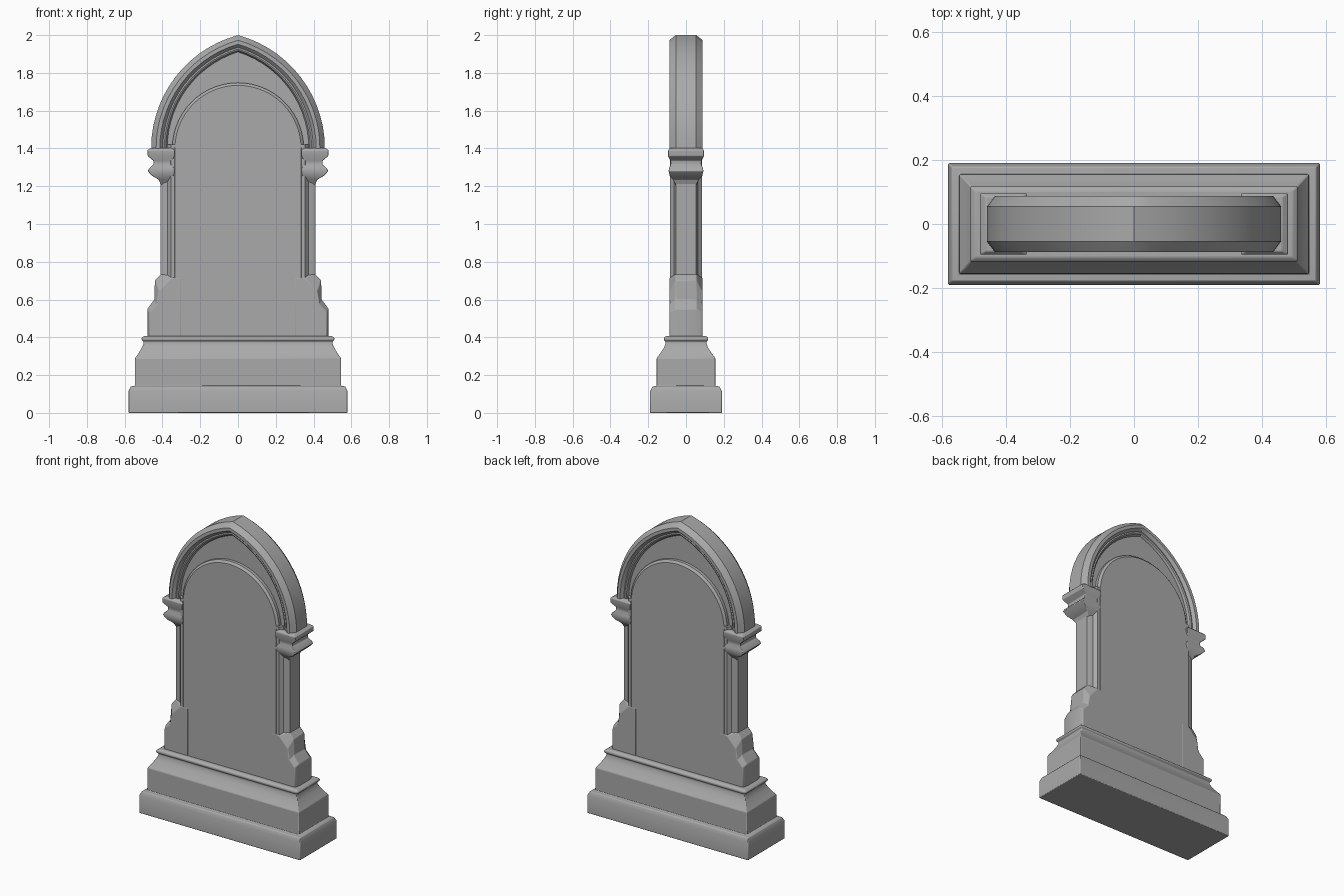
import bpy, bmesh
from math import sin, cos, pi, sqrt, atan2

cube = bpy.data.objects.get("Cube")
if cube:
    bpy.data.objects.remove(cube, do_unlink=True)

stone = bpy.data.materials.new("grey stone")
stone.use_nodes = True
COLOUR = (0.4, 0.4, 0.4, 1)
stone.diffuse_color = COLOUR
stone.node_tree.nodes["Principled BSDF"].inputs["Base Color"].default_value = COLOUR


def loft(name, rings, bevel=0.0, closed=False):
    """Join equal-length rings of points into a solid; cap the ends unless closed."""
    bm = bmesh.new()
    loops = [[bm.verts.new(p) for p in ring] for ring in rings]
    n = len(loops[0])
    pairs = list(zip(loops, loops[1:])) + ([(loops[-1], loops[0])] if closed else [])
    for a, b in pairs:
        for i in range(n):
            j = (i + 1) % n
            bm.faces.new((a[i], a[j], b[j], b[i]))
    if not closed:
        bm.faces.new(loops[0])
        bm.faces.new(loops[-1])
    bmesh.ops.recalc_face_normals(bm, faces=bm.faces)
    mesh = bpy.data.meshes.new(name)
    bm.to_mesh(mesh)
    bm.free()
    obj = bpy.data.objects.new(name, mesh)
    bpy.context.collection.objects.link(obj)
    mesh.materials.append(stone)
    if bevel:
        mod = obj.modifiers.new("soft edges", "BEVEL")
        mod.width = bevel
        mod.segments = 2
    bpy.ops.object.select_all(action="DESELECT")
    obj.select_set(True)
    bpy.context.view_layer.objects.active = obj
    bpy.ops.object.shade_smooth_by_angle(angle=0.5)
    return obj


def tiers(name, steps, bevel=0.0):
    """Stack rectangles given as (x0, x1, half depth, z)."""
    return loft(name, [[(a, -d, z), (b, -d, z), (b, d, z), (a, d, z)]
                       for a, b, d, z in steps], bevel)


def slab(name, layers, bevel=0.0):
    """Stack front outlines given as (y, [(x, z), ...])."""
    return loft(name, [[(x, y, z) for x, z in pts] for y, pts in layers], bevel)


# Moulded base
base = [(.58, .19, 0), (.58, .19, .115), (.568, .178, .14), (.545, .155, .143),
        (.545, .155, .29), (.53, .14, .31), (.512, .12, .34), (.5, .108, .365),
        (.5, .108, .378), (.51, .117, .385), (.51, .117, .398), (.495, .104, .408)]
tiers("base", [(-x, x, y, z) for x, y, z in base], 0.004)

# Raised panel with a round top
SPRING = 1.4


def panel_outline(inset):
    r = .348 - inset
    arc = [(r * cos(pi * i / 28), SPRING + r * sin(pi * i / 28)) for i in range(29)]
    return [(-r, .4), (r, .4)] + arc


slab("panel", [(-.086, panel_outline(.014)), (-.074, panel_outline(0)),
               (.074, panel_outline(0)), (.086, panel_outline(.014))])

# Pointed arch: two arcs, each offset inwards by d
CENTRE, RADIUS, STEPS = -.161, .621, 14


def arch_points(d):
    r = RADIUS - d
    top = atan2(sqrt(r * r - CENTRE * CENTRE), -CENTRE)
    right = [(CENTRE + r * cos(top * i / STEPS), SPRING - .02 + .02 * min(i, 1)
              + r * sin(top * i / STEPS)) for i in range(STEPS + 1)]
    return right + [(-x, z) for x, z in reversed(right[:-1])]


slab("recessed_arch_field", [(y, arch_points(.03)) for y in (-.054, .054)])

half_section = [(0, .054), (.012, .07), (.026, .088), (.046, .088), (.054, .08),
                (.062, .07), (.07, .072), (.078, .068), (.09, .045)]
section = half_section + [(d, -y) for d, y in reversed(half_section)]
columns = [[(x, y, z) for x, z in arch_points(d)] for d, y in section]
loft("arch_moulding", list(zip(*columns)))

# Side pieces, mirrored left and right
for side, s in (("left", 1), ("right", -1)):
    # Chamfered pillar
    plan = [(.33, .085), (.354, .085), (.372, .064), (.392, .06), (.41, .052)]
    plan += [(x, -y) for x, y in reversed(plan)]
    loft(side + "_pillar", [[(s * x, y, z) for x, y in plan] for z in (.4, 1.42)])

    # Stepped shoulder at the pillar foot
    core = [(.3, .4), (.48, .4), (.48, .55), (.443, .6), (.44, .7), (.408, .735), (.3, .735)]
    face = [(.3, .4), (.47, .4), (.47, .535), (.43, .575), (.418, .645), (.354, .715), (.3, .715)]
    slab(side + "_shoulder", [(y, [(s * x, z) for x, z in pts]) for y, pts in
                              ((-.087, face), (-.055, core), (.055, core), (.087, face))], 0.004)

    # Moulded capital
    capital = [(.39, .405, .05, 1.2), (.35, .42, .07, 1.235), (.34, .455, .086, 1.255),
               (.335, .478, .092, 1.28), (.338, .47, .09, 1.295), (.35, .448, .082, 1.315),
               (.35, .448, .082, 1.335), (.335, .478, .095, 1.36), (.335, .48, .096, 1.39),
               (.35, .462, .085, 1.402)]
    tiers(side + "_capital", [(s * a, s * b, d, z) for a, b, d, z in capital], 0.003)
